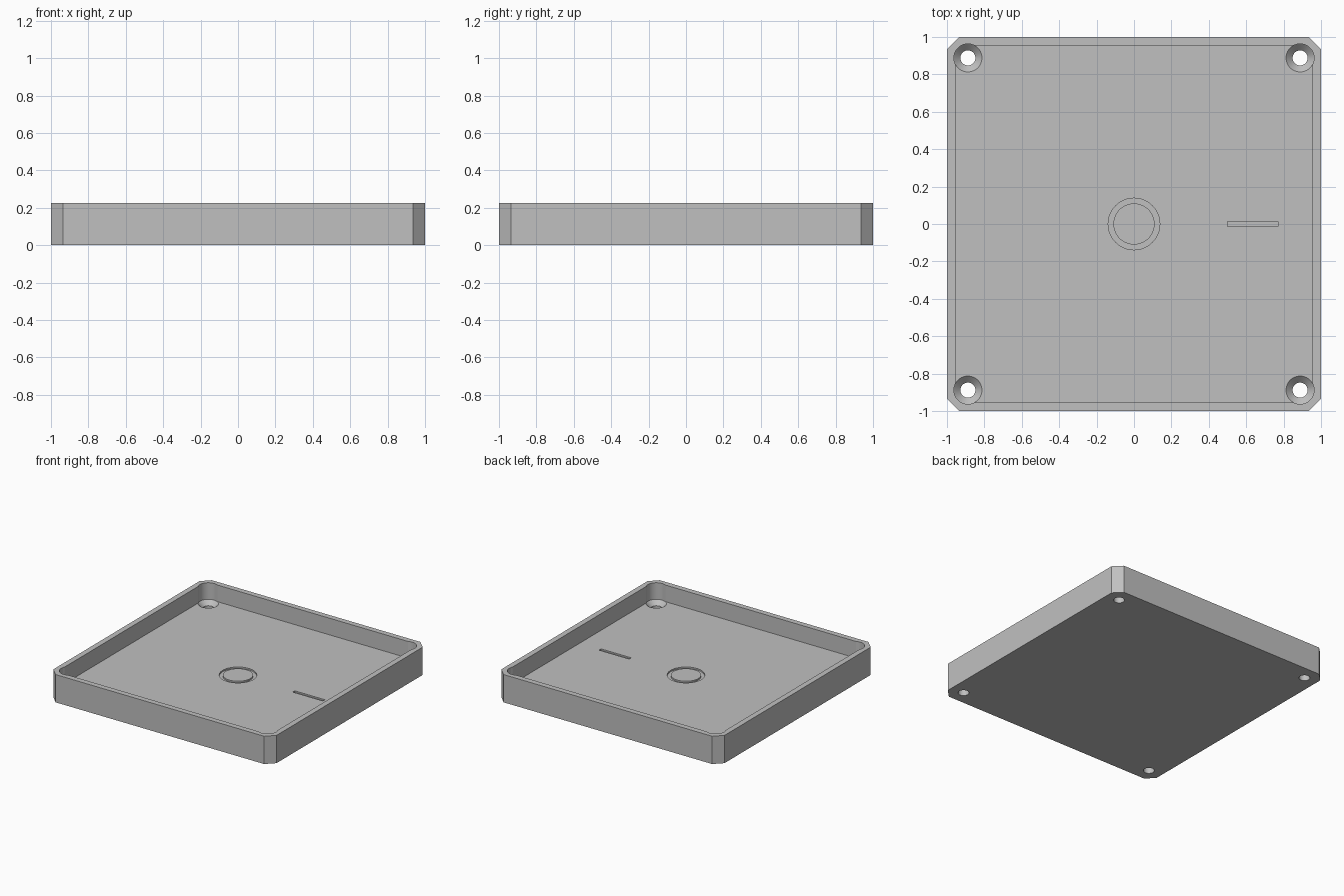
import bpy, bmesh, math

if "Cube" in bpy.data.objects:
    bpy.data.objects.remove(bpy.data.objects["Cube"], do_unlink=True)

HEIGHT, FLOOR, WALL, CHAMFER = 0.225, 0.09, 0.045, 0.065
HOLE_POS, HOLE_R, SINK_R = 0.888, 0.04, 0.075
GROOVE = 0.012

grey = bpy.data.materials.new("plain grey")
grey.use_nodes = True
grey.diffuse_color = (0.53, 0.53, 0.53, 1)
grey.node_tree.nodes["Principled BSDF"].inputs["Base Color"].default_value = (0.53, 0.53, 0.53, 1)


def finish(name, bm):
    bmesh.ops.remove_doubles(bm, verts=bm.verts, dist=1e-5)
    bmesh.ops.recalc_face_normals(bm, faces=bm.faces)
    mesh = bpy.data.meshes.new(name)
    bm.to_mesh(mesh)
    bm.free()
    mesh.materials.append(grey)
    obj = bpy.data.objects.new(name, mesh)
    bpy.context.collection.objects.link(obj)
    return obj


def prism(name, outline, z0, z1):
    bm = bmesh.new()
    face = bm.faces.new([bm.verts.new((x, y, z0)) for x, y in outline])
    new = bmesh.ops.extrude_face_region(bm, geom=[face])["geom"]
    top = [v for v in new if isinstance(v, bmesh.types.BMVert)]
    bmesh.ops.translate(bm, verts=top, vec=(0, 0, z1 - z0))
    return finish(name, bm)


def lathe(name, profile, x=0, y=0, steps=64, closed=False):
    """Revolve (radius, z) points around a vertical axis at x, y."""
    bm = bmesh.new()
    verts = [bm.verts.new((r, 0, z)) for r, z in profile]
    edges = [bm.edges.new(pair) for pair in zip(verts, verts[1:])]
    if closed:
        edges.append(bm.edges.new((verts[-1], verts[0])))
    bmesh.ops.spin(bm, geom=verts + edges, cent=(0, 0, 0), axis=(0, 0, 1),
                   angle=math.tau, steps=steps)
    bmesh.ops.translate(bm, verts=bm.verts, vec=(x, y, 0))
    return finish(name, bm)


def octagon(half, cut):
    a, b = half, half - cut
    return [(a, -b), (a, b), (b, a), (-b, a), (-a, b), (-a, -b), (-b, -a), (b, -a)]


# Tray body with chamfered corners
tray = prism("tray", octagon(1, CHAMFER), 0, HEIGHT)

# Cavity, keeping an even wall all round
inner_cut = CHAMFER - WALL * (2 - math.sqrt(2))
cutters = [prism("cavity_cutter", octagon(1 - WALL, inner_cut), FLOOR, HEIGHT + 0.1)]

# Countersunk screw holes with round clearance in the corners
sink_z = FLOOR - (SINK_R - HOLE_R)
hole = [(0, -0.1), (HOLE_R, -0.1), (HOLE_R, sink_z), (SINK_R, FLOOR),
        (SINK_R, HEIGHT + 0.1), (0, HEIGHT + 0.1)]
for sx in (-1, 1):
    for sy in (-1, 1):
        cutters.append(lathe("screw_hole_cutter", hole, sx * HOLE_POS, sy * HOLE_POS))

# Round and straight grooves in the floor
low, high = FLOOR - GROOVE, FLOOR + 0.02
cutters.append(lathe("ring_groove_cutter",
                     [(0.11, low), (0.138, low), (0.138, high), (0.11, high)], closed=True))
cutters.append(prism("slot_cutter",
                     [(0.5, -0.013), (0.77, -0.013), (0.77, 0.013), (0.5, 0.013)], low, high))

for cutter in cutters:
    cutter.hide_render = True
    mod = tray.modifiers.new(cutter.name, "BOOLEAN")
    mod.operation = "DIFFERENCE"
    mod.solver = "EXACT"
    mod.object = cutter

# Bake the cuts and drop the helpers
graph = bpy.context.evaluated_depsgraph_get()
baked = bpy.data.meshes.new_from_object(tray.evaluated_get(graph))
tray.modifiers.clear()
tray.data = baked
for cutter in cutters:
    bpy.data.objects.remove(cutter, do_unlink=True)

bpy.ops.object.select_all(action="DESELECT")
tray.select_set(True)
bpy.context.view_layer.objects.active = tray
bpy.ops.object.shade_smooth_by_angle(angle=math.radians(20))
